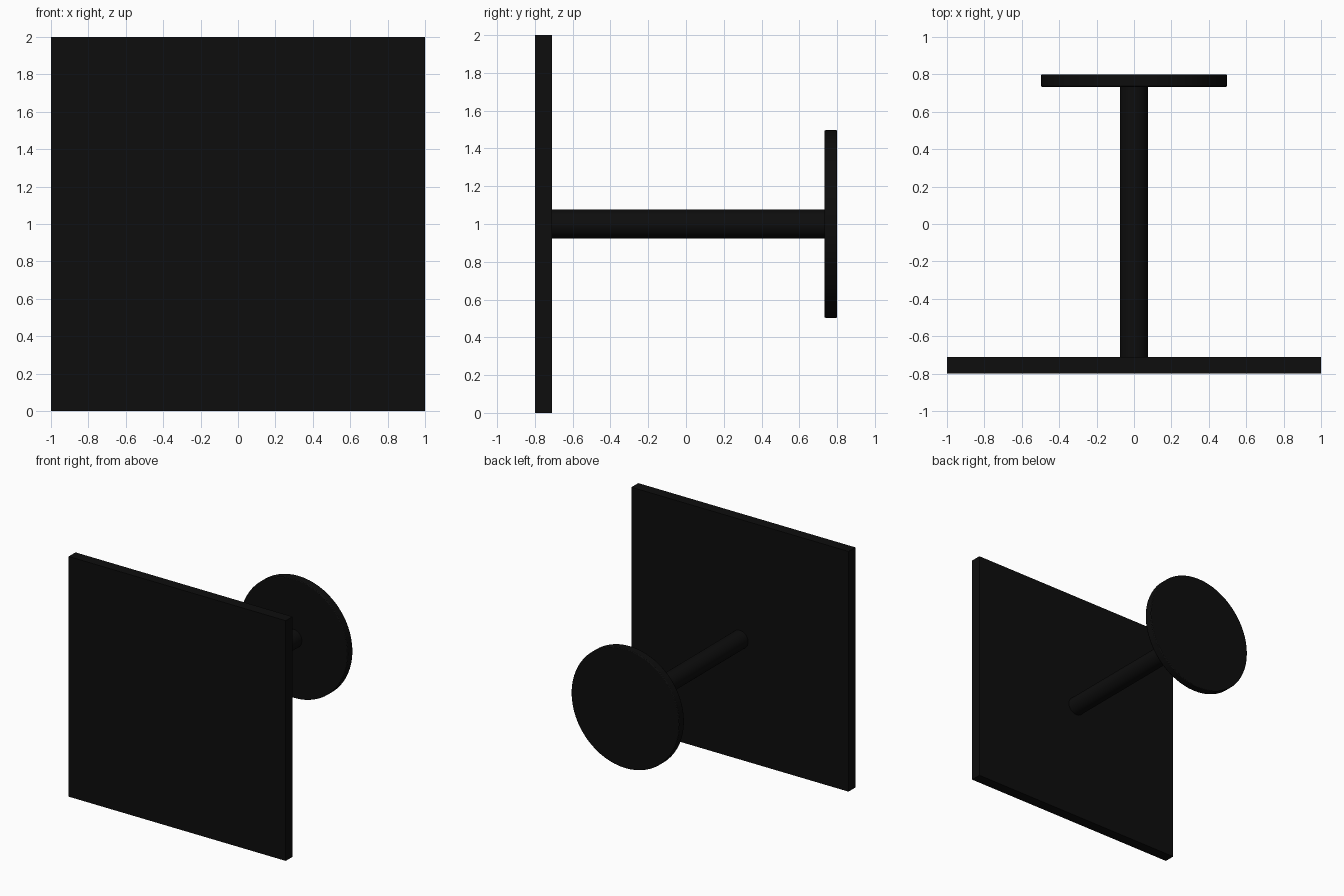
import bpy
from math import pi, radians

if "Cube" in bpy.data.objects:
    bpy.data.objects.remove(bpy.data.objects["Cube"])

black = bpy.data.materials.new("black")
black.diffuse_color = (0.004, 0.004, 0.004, 1)
black.use_nodes = True
black.node_tree.nodes["Principled BSDF"].inputs["Base Color"].default_value = black.diffuse_color


def finish(name, bevel=0):
    ob = bpy.context.object
    ob.name = name
    ob.data.materials.append(black)
    bpy.ops.object.transform_apply(location=False, rotation=True, scale=True)
    if bevel:
        mod = ob.modifiers.new("rim", 'BEVEL')
        mod.width, mod.segments, mod.limit_method = bevel, 2, 'ANGLE'
        mod.angle_limit = radians(40)
    return ob


def cylinder_y(name, radius, y0, y1, z, bevel=0):
    """Cylinder lying along y from y0 to y1."""
    bpy.ops.mesh.primitive_cylinder_add(
        vertices=64, radius=radius, depth=y1 - y0,
        location=(0, (y0 + y1) / 2, z), rotation=(pi / 2, 0, 0))
    finish(name, bevel)
    bpy.ops.object.shade_smooth_by_angle(angle=radians(40))


# Square front panel
bpy.ops.mesh.primitive_cube_add(size=1, location=(0, -0.755, 1))
bpy.context.object.scale = (2, 0.09, 2)
finish("front_panel")

# Rod joining panel and disc
cylinder_y("rod", 0.076, -0.71, 0.733, 1.0)

# Round back disc with slightly softened rim
cylinder_y("back_disc", 0.497, 0.733, 0.8, 1.0, bevel=0.006)
